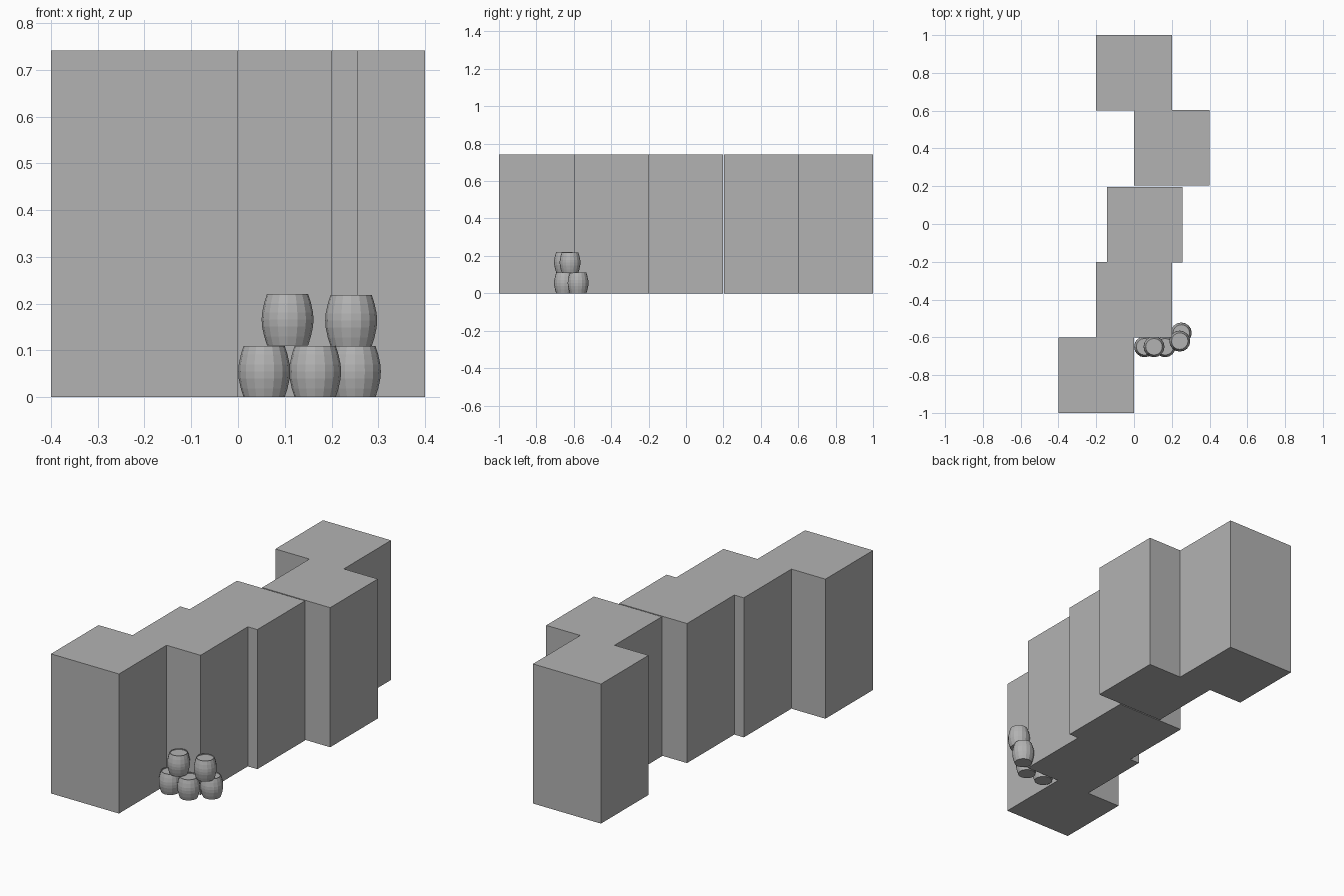
import bpy, bmesh, math

if "Cube" in bpy.data.objects:
    bpy.data.objects.remove(bpy.data.objects["Cube"])

grey = bpy.data.materials.new("plain grey")
grey.diffuse_color = (0.45, 0.45, 0.45, 1)
grey.use_nodes = True
grey.node_tree.nodes["Principled BSDF"].inputs["Base Color"].default_value = grey.diffuse_color


def finish(bm, name):
    bmesh.ops.recalc_face_normals(bm, faces=bm.faces)
    mesh = bpy.data.meshes.new(name)
    bm.to_mesh(mesh)
    bm.free()
    mesh.materials.append(grey)
    obj = bpy.data.objects.new(name, mesh)
    bpy.context.collection.objects.link(obj)
    return obj


def block(name, x, y, size=0.4, height=0.742):
    bm = bmesh.new()
    bmesh.ops.create_cube(bm, size=1)
    bmesh.ops.scale(bm, vec=(size, size, height), verts=bm.verts)
    bmesh.ops.translate(bm, vec=(x, y, height / 2), verts=bm.verts)
    return finish(bm, name)


def barrel(name, x, y, z, sides=16):
    # bulging staves, then a slightly recessed lid
    profile = [(0.044, 0), (0.050, 0.019), (0.0545, 0.040), (0.0555, 0.055),
               (0.0545, 0.070), (0.050, 0.091), (0.044, 0.110),
               (0.040, 0.110), (0.040, 0.106)]
    bm = bmesh.new()
    rings = [[bm.verts.new((x + r * math.cos(2 * math.pi * i / sides),
                            y + r * math.sin(2 * math.pi * i / sides), z + h))
              for i in range(sides)] for r, h in profile]
    for a, b in zip(rings, rings[1:]):
        for i in range(sides):
            j = (i + 1) % sides
            bm.faces.new((a[i], a[j], b[j], b[i]))
    bm.faces.new(rings[0][::-1])
    bm.faces.new(rings[-1])
    return finish(bm, name)


# Staggered row of building blocks
for i, (x, y) in enumerate([(-0.2, -0.8), (0, -0.4), (0.056, -0.003),
                            (0.2, 0.403), (0, 0.8)]):
    block(f"building_block_{i + 1}", x, y)

# Barrel stack: three below, two above
for i, (x, y, z) in enumerate([(0.056, -0.65, 0), (0.165, -0.65, 0),
                               (0.25, -0.577, 0), (0.106, -0.65, 0.111),
                               (0.242, -0.62, 0.109)]):
    barrel(f"barrel_{i + 1}", x, y, z)
